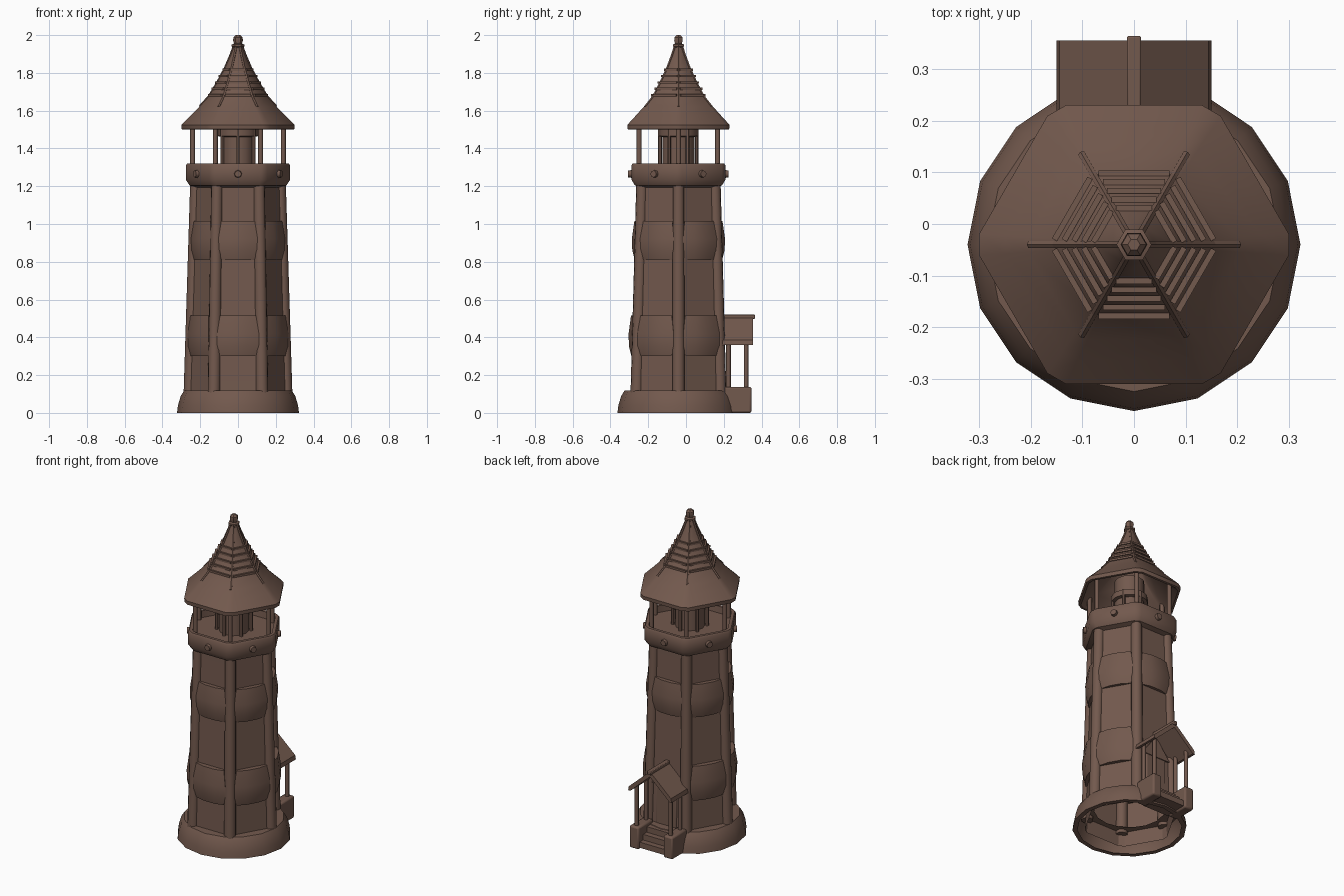
import bpy, bmesh
from math import sin, cos, radians, pi
from mathutils import Vector, Matrix

if "Cube" in bpy.data.objects:
    bpy.data.objects.remove(bpy.data.objects["Cube"])

CY = -0.04  # tower axis
MAT = bpy.data.materials.new("brown")
MAT.diffuse_color = (0.17, 0.10, 0.075, 1)
MAT.use_nodes = True
MAT.node_tree.nodes["Principled BSDF"].inputs["Base Color"].default_value = MAT.diffuse_color
HEX = [60 * k + s for k in range(6) for s in (-4, 4)]  # hexagon with chamfered corners


def ring(n, off=0):
    return [360 * k / n + off for k in range(n)]


def finish(name, bm, angle=35, bevel=0):
    bmesh.ops.recalc_face_normals(bm, faces=bm.faces[:])
    me = bpy.data.meshes.new(name)
    bm.to_mesh(me)
    bm.free()
    me.materials.append(MAT)
    ob = bpy.data.objects.new(name, me)
    bpy.context.collection.objects.link(ob)
    me.shade_smooth()
    me.set_sharp_from_angle(angle=radians(angle))
    if bevel:
        m = ob.modifiers.new("bevel", 'BEVEL')
        m.width, m.segments, m.limit_method = bevel, 2, 'ANGLE'
    return ob


def lathe(name, profile, angles, angle=35):
    """Sweep (radius, z) points round the tower axis at the given angles."""
    bm = bmesh.new()
    rows = []
    for r, z in profile:
        rows.append([bm.verts.new((r * cos(radians(a)), CY + r * sin(radians(a)), z)) for a in angles])
    n = len(angles)
    for lo, hi in zip(rows, rows[1:]):
        for i in range(n):
            j = (i + 1) % n
            bm.faces.new((lo[i], lo[j], hi[j], hi[i]))
    bmesh.ops.remove_doubles(bm, verts=bm.verts[:], dist=1e-5)
    return finish(name, bm, angle)


def rod(name, a, b, r1, r2=None, n=8):
    """Capped cylinder or cone between two points."""
    a, b = Vector(a), Vector(b)
    d = b - a
    bm = bmesh.new()
    m = Matrix.Translation((a + b) / 2) @ d.to_track_quat('Z', 'Y').to_matrix().to_4x4()
    bmesh.ops.create_cone(bm, cap_ends=True, segments=n, radius1=r1,
                          radius2=r1 if r2 is None else r2, depth=d.length, matrix=m)
    return finish(name, bm, 50)


def box(name, x, y, z, bevel=0.0):
    bm = bmesh.new()
    c = Vector(((x[0] + x[1]) / 2, (y[0] + y[1]) / 2, (z[0] + z[1]) / 2))
    s = (x[1] - x[0], y[1] - y[0], z[1] - z[0])
    bmesh.ops.create_cube(bm, size=1, matrix=Matrix.Translation(c) @ Matrix.Diagonal((*s, 1)))
    return finish(name, bm, 35, bevel)


def prism(name, pts, y0, y1):
    """Extrude an xz outline along y."""
    bm = bmesh.new()
    f = bm.faces.new([bm.verts.new((x, y0, z)) for x, z in pts])
    g = bmesh.ops.extrude_face_region(bm, geom=[f])
    bmesh.ops.translate(bm, vec=(0, y1 - y0, 0), verts=[v for v in g['geom'] if isinstance(v, bmesh.types.BMVert)])
    return finish(name, bm)


def pol(r, a, z):
    return (r * cos(radians(a)), CY + r * sin(radians(a)), z)


# Plinth and hexagonal tower body
lathe("plinth", [(0.295, 0), (0.323, 0), (0.318, 0.04), (0.303, 0.09), (0.285, 0.118), (0.2, 0.12)], ring(16))
lathe("tower_body", [(0.262, 0.03), (0.258, 0.12), (0.226, 1.21)], HEX, 20)

# Corner ribs
for k in range(6):
    rod(f"corner_rib_{k}", pol(0.254, 60 * k, 0.1), pol(0.222, 60 * k, 1.22), 0.034, 0.031, 10)


# Bulging wall panels between the ribs
def panel(name, mid, r, z0, z1):
    h = z1 - z0
    bm = bmesh.new()
    sect = [(r - 0.06, z0, 22), (r - 0.014, z0, 22), (r, z0 + 0.25 * h, 24.5), (r + 0.002, z0 + 0.55 * h, 24.5),
            (r - 0.012, z1, 22), (r - 0.06, z1, 22)]
    rows = [[bm.verts.new(pol(q, mid + w * t, z)) for t in (-1, -0.4, 0.4, 1)] for q, z, w in sect]
    for lo, hi in zip(rows, rows[1:]):
        for i in range(3):
            bm.faces.new((lo[i], lo[i + 1], hi[i + 1], hi[i]))
    for i in (0, 3):
        bm.faces.new([row[i] for row in rows])
    finish(name, bm, 40)


for k in range(6):
    a = 60 * k + 30
    if k != 1:
        panel(f"lower_panel_{k}", a, 0.266, 0.30, 0.515)
    panel(f"upper_panel_{k}", a, 0.248, 0.81, 1.015)

# Gallery with parapet and bolts
lathe("gallery", [(0.215, 1.19), (0.257, 1.205), (0.277, 1.235), (0.277, 1.31), (0.27, 1.32),
                  (0.25, 1.32), (0.245, 1.28), (0, 1.28)], HEX)
for k in range(6):
    a = 60 * k + 30
    rod(f"gallery_bolt_{k}", pol(0.23, a, 1.265), pol(0.266, a, 1.265), 0.023, 0.018)

# Lantern room and roof posts
lathe("lantern_core", [(0.085, 1.27), (0.085, 1.60)], ring(12))
lathe("lantern_rim", [(0.08, 1.46), (0.105, 1.465), (0.105, 1.5), (0.08, 1.505)], ring(12))
for k in range(6):
    rod(f"lantern_bar_{k}", pol(0.097, 60 * k + 30, 1.27), pol(0.097, 60 * k + 30, 1.5), 0.01, n=6)
    rod(f"roof_post_{k}", pol(0.24, 60 * k, 1.27), pol(0.24, 60 * k, 1.56), 0.013)

# Flared roof shell
ROOF = [(0.301, 1.525), (0.25, 1.575), (0.205, 1.62), (0.155, 1.675), (0.11, 1.75), (0.07, 1.825), (0.04, 1.895), (0.022, 1.945)]
lathe("roof", [(0.02, 1.86), (0.12, 1.65), (0.2, 1.57), (0.285, 1.5), (0.299, 1.502)] + ROOF, HEX, 30)
for k in range(6):
    for i in range(2, 7):
        (r0, z0), (r1, z1) = ROOF[i], ROOF[i + 1]
        rod(f"roof_ridge_{k}_{i}", pol(r0 - 0.003, 60 * k, z0), pol(r1 - 0.003, 60 * k, z1), 0.008, n=6)
    # Roof slats
    for i in range(5):
        t = i / 4
        ap, z = 0.138 - 0.068 * t, 1.682 + 0.135 * t
        s = box(f"roof_slat_{k}_{i}", (-0.005, 0.006), (-ap * 0.5, ap * 0.5), (-0.006, 0.006))
        s.location = pol(ap, 60 * k + 30, z)
        s.rotation_euler = (0, 0, radians(60 * k + 30))

# Finial
lathe("finial", [(0.02, 1.93), (0.034, 1.94), (0.034, 1.95), (0.021, 1.955), (0.026, 1.972), (0.024, 1.988), (0.012, 2.0), (0, 2.0)], ring(6), 30)

# Porch: gabled roof, ridge cap, posts, pedestals, steps, door
prism("porch_roof", [(-0.15, 0.36), (-0.145, 0.385), (0, 0.515), (0.145, 0.385), (0.15, 0.36), (0.135, 0.36), (0, 0.482), (-0.135, 0.36)], 0.16, 0.356)
box("porch_ridge", (-0.014, 0.014), (0.16, 0.365), (0.497, 0.52), 0.004)
for s, side in ((-1, "left"), (1, "right")):
    xs = sorted((s * 0.085, s * 0.148))
    box(f"pedestal_{side}", xs, (0.2, 0.347), (0, 0.138), 0.01)
    for y, w in ((0.225, "inner"), (0.318, "outer")):
        rod(f"porch_post_{side}_{w}", (s * 0.117, y, 0.12), (s * 0.117, y, 0.39), 0.012)
for i in range(3):
    box(f"step_{i}", (-0.09, 0.09), (0.19, 0.335 - 0.035 * i), (0.01 + 0.035 * i, 0.045 + 0.035 * i))
box("door", (-0.07, 0.07), (0.15, 0.195), (0.1, 0.36), 0.006)
prism("door_gable", [(-0.1, 0.36), (0.1, 0.36), (0, 0.49)], 0.15, 0.195)
